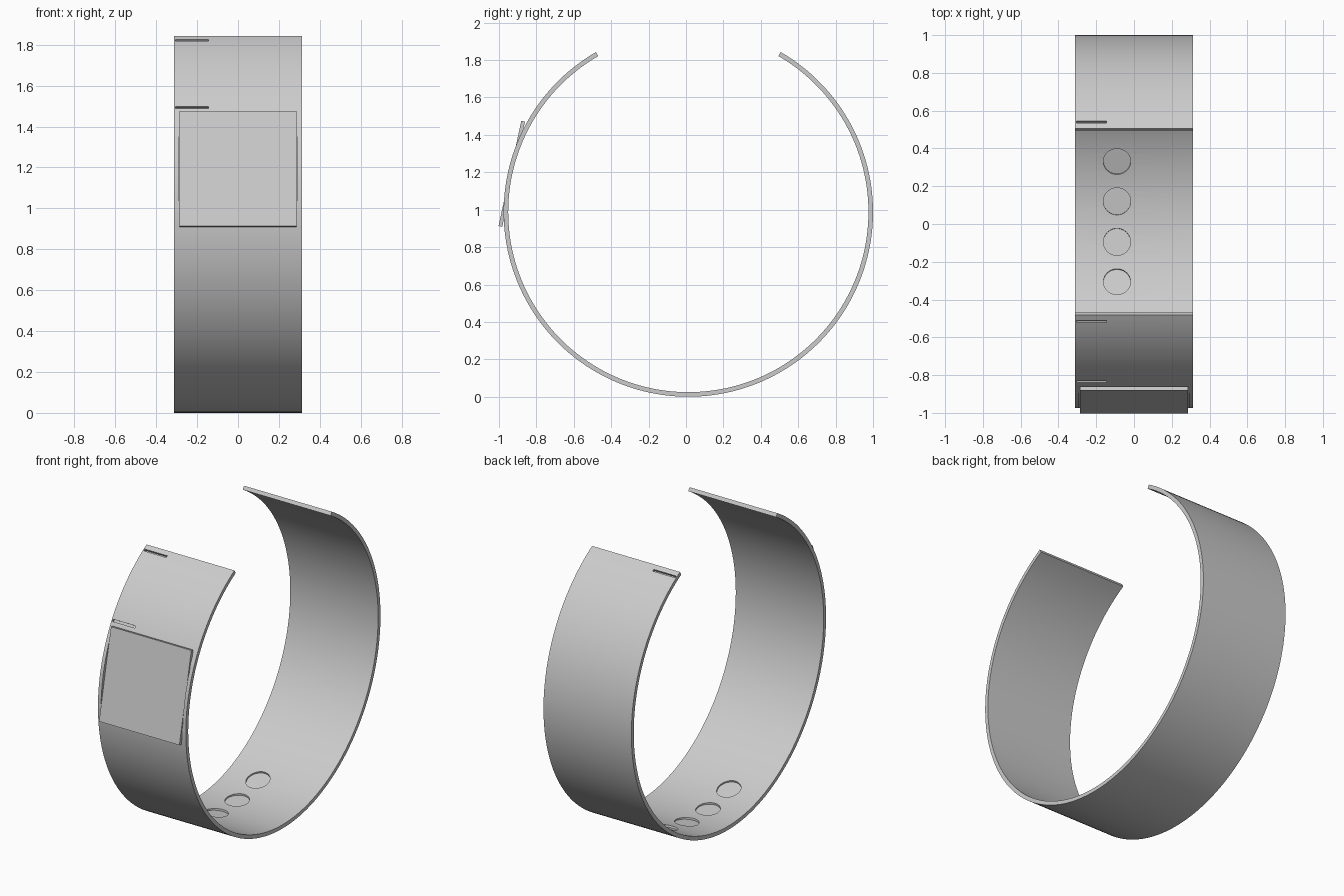
import bpy
import bmesh
from math import radians, sin, cos
from mathutils import Matrix

cube = bpy.data.objects.get("Cube")
if cube:
    bpy.data.objects.remove(cube, do_unlink=True)

OUTER, INNER, HALF_WIDTH = 0.9875, 0.963, 0.312
CENTRE = Matrix.Translation((0, 0.0125, OUTER))

grey = bpy.data.materials.new("plain grey")
grey.use_nodes = True
colour = (0.6, 0.6, 0.6, 1)
grey.diffuse_color = colour
grey.node_tree.nodes["Principled BSDF"].inputs["Base Color"].default_value = colour


def radial(angle, radius, x=0):
    """Frame on the ring: angle from the top towards the back, local z outwards."""
    return CENTRE @ Matrix.Rotation(radians(-angle), 4, 'X') @ Matrix.Translation((x, 0, radius))


def finish(name, bm):
    bmesh.ops.recalc_face_normals(bm, faces=bm.faces)
    mesh = bpy.data.meshes.new(name)
    bm.to_mesh(mesh)
    bm.free()
    mesh.materials.append(grey)
    obj = bpy.data.objects.new(name, mesh)
    bpy.context.collection.objects.link(obj)
    return obj


def box(name, size, frame):
    bm = bmesh.new()
    bmesh.ops.create_cube(bm, size=1, matrix=frame @ Matrix.Diagonal((*size, 1)))
    return finish(name, bm)


def cylinder(name, radius, depth, frame, sides):
    bm = bmesh.new()
    bmesh.ops.create_cone(bm, cap_ends=True, segments=sides, radius1=radius,
                          radius2=radius, depth=depth, matrix=frame)
    return finish(name, bm)


def cut(target, cutter):
    cutter.hide_render = True
    mod = target.modifiers.new("cut", 'BOOLEAN')
    mod.operation, mod.solver, mod.object = 'DIFFERENCE', 'EXACT', cutter
    bpy.context.view_layer.objects.active = target
    bpy.ops.object.modifier_apply(modifier=mod.name)
    bpy.data.objects.remove(cutter, do_unlink=True)


def smooth(obj):
    bpy.ops.object.select_all(action='DESELECT')
    obj.select_set(True)
    bpy.context.view_layer.objects.active = obj
    bpy.ops.object.shade_smooth_by_angle(angle=radians(30))


# Open wrist band, with a gap at the top
bm = bmesh.new()
STEPS = 150
rings = []
for i in range(STEPS + 1):
    a = radians(30 + 300 * i / STEPS)
    rings.append([bm.verts.new(CENTRE @ Matrix.Translation((x, r * sin(a), r * cos(a))).to_translation())
                  for x, r in ((-HALF_WIDTH, INNER), (HALF_WIDTH, INNER),
                               (HALF_WIDTH, OUTER), (-HALF_WIDTH, OUTER))])
for a, b in zip(rings, rings[1:]):
    for k in range(4):
        n = (k + 1) % 4
        bm.faces.new((a[k], a[n], b[n], b[k]))
bm.faces.new(rings[0])
bm.faces.new(rings[-1])
band = finish("band", bm)

# Flat pocket for the screen
SCREEN_ANGLE, SCREEN_TOP = -77.8, 0.976
cut(band, box("pocket_cutter", (0.58, 0.58, 0.1), radial(SCREEN_ANGLE, 0.967 + 0.05)))

# Button slots on the outside
for angle in (-32.3, 32.3, -59.2):
    cut(band, box("slot_cutter", (0.16, 0.013, 0.03), radial(angle, OUTER, -0.225)))

# Round sensor recesses inside the bottom
for offset in (-19.3, -6.4, 6.4, 19.3):
    cut(band, cylinder("sensor_cutter", 0.072, 0.022, radial(180 + offset, 0.961, 0.09 * -1), 48))
smooth(band)

# Flat screen, hollowed behind to sit on the band
screen = box("screen", (0.57, 0.575, 0.02), radial(SCREEN_ANGLE, SCREEN_TOP - 0.01))
cut(screen, cylinder("screen_back_cutter", 0.9675, 1,
                     CENTRE @ Matrix.Rotation(radians(90), 4, 'Y'), 180))
smooth(screen)
